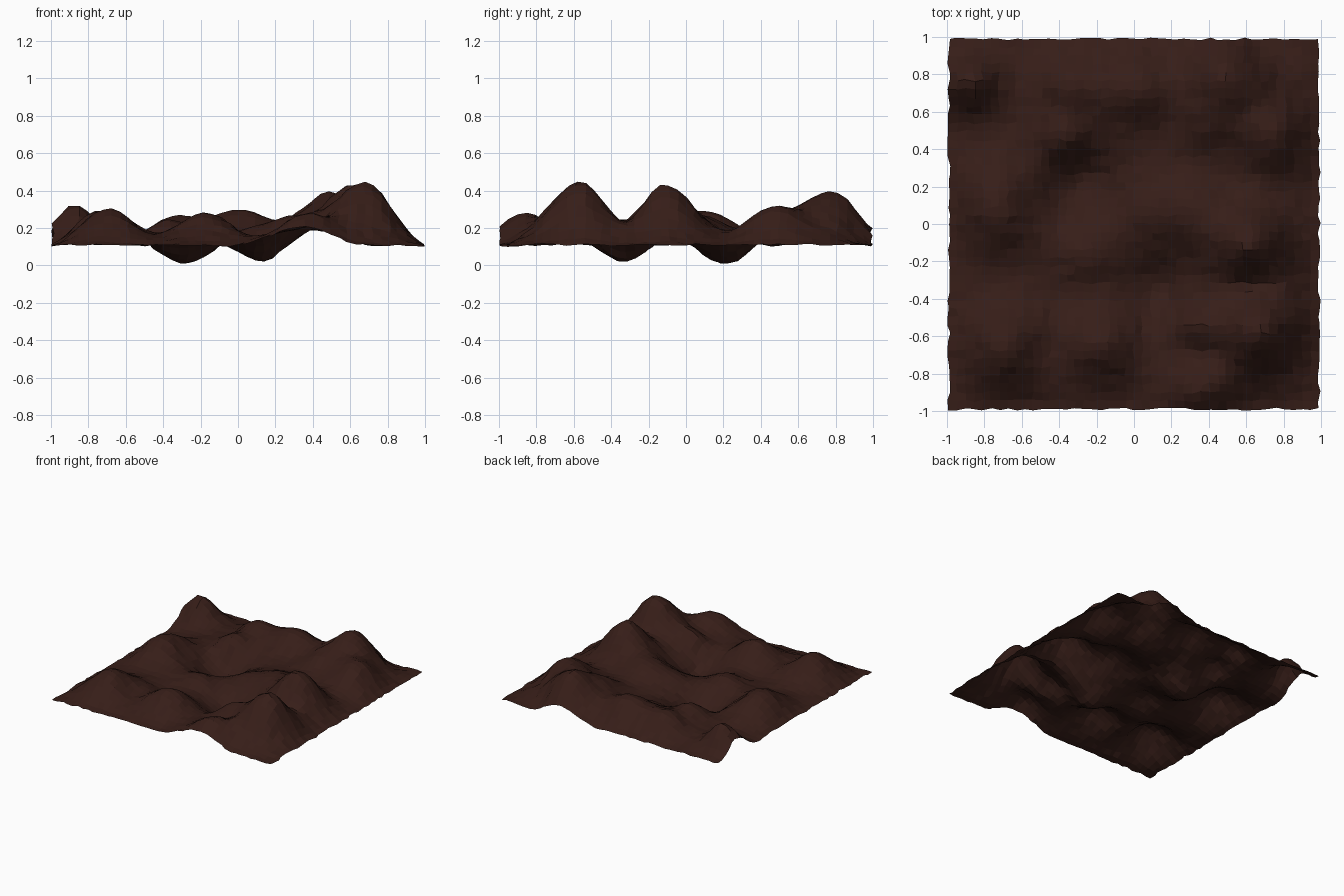
import bpy, bmesh, math, random
from mathutils import noise, Vector

random.seed(4)
BASE, N = 0.145, 44

# hills and hollows: x, y, height, radius
knots = [
    (0.67, -0.57, 0.448, 0.15), (0.62, -0.11, 0.438, 0.14), (0.50, 0.79, 0.39, 0.15),
    (0.75, 0.47, 0.315, 0.14), (-0.87, 0.76, 0.325, 0.10), (-0.73, 0.08, 0.295, 0.16),
    (-0.69, -0.66, 0.305, 0.15), (0.38, -0.87, 0.28, 0.12), (-0.18, -0.64, 0.28, 0.13),
    (-0.34, 0.74, 0.265, 0.12), (0.00, 0.73, 0.30, 0.14), (0.30, 0.08, 0.27, 0.14),
    (0.03, 0.06, 0.19, 0.13), (0.38, 0.52, 0.28, 0.11), (0.38, 0.31, 0.185, 0.11),
    (0.40, -0.35, 0.195, 0.13), (0.33, -0.55, 0.27, 0.09), (0.36, -0.70, 0.20, 0.08),
    (-0.28, 0.22, 0.005, 0.13), (0.12, -0.33, 0.025, 0.13), (-0.25, -0.18, 0.20, 0.10),
    (-0.30, -0.38, 0.13, 0.12), (-0.37, 0.45, 0.24, 0.09), (-0.15, 0.46, 0.16, 0.11),
    (0.64, -0.33, 0.235, 0.09), (0.75, 0.20, 0.17, 0.12), (-0.82, 0.48, 0.13, 0.12),
    (-0.70, -0.30, 0.14, 0.14), (-0.49, -0.68, 0.18, 0.09), (0.17, 0.74, 0.25, 0.09),
    (-0.52, 0.76, 0.17, 0.08), (-0.50, 0.10, 0.14, 0.10),
    (-1.0, 0.78, 0.22, 0.10), (0.40, -1.0, 0.195, 0.12), (0.17, -1.0, 0.16, 0.12),
    (0.42, 1.0, 0.19, 0.12),
]
# low rim around the sheet
raised = [(k[0], k[1]) for k in knots[-4:]]
for i in range(12):
    t = -1 + i / 6
    for x, y in ((t, -1), (1, t), (-t, 1), (-1, -t)):
        if all(math.hypot(x - a, y - b) > 0.13 for a, b in raised):
            knots.append((x, y, 0.108, 0.12))

amps = [0.0] * len(knots)


def height(x, y):
    return BASE + sum(a * math.exp(-((x - k[0]) ** 2 + (y - k[1]) ** 2) / (2 * k[3] ** 2))
                      for a, k in zip(amps, knots))


# relax the bumps until each one reaches its height
for _ in range(80):
    for i, k in enumerate(knots):
        amps[i] += 0.7 * (k[2] - height(k[0], k[1]))

# terrain sheet with slightly rough vertices
bm = bmesh.new()
bmesh.ops.create_grid(bm, x_segments=N, y_segments=N, size=0.99)
for v in bm.verts:
    x, y = v.co.x, v.co.y
    z = height(x, y) + 0.008 * noise.noise(Vector((x * 7, y * 7, 3)))
    j = lambda s: random.uniform(-s, s)
    v.co = (x + j(0.008), y + j(0.008), max(0.0, z + j(0.004)))
mesh = bpy.data.meshes.new("terrain")
bm.to_mesh(mesh)
bm.free()
terrain = bpy.data.objects.new("terrain", mesh)
bpy.context.collection.objects.link(terrain)

# dark brown soil
soil = bpy.data.materials.new("soil")
soil.diffuse_color = (0.037, 0.0125, 0.009, 1)
mesh.materials.append(soil)
